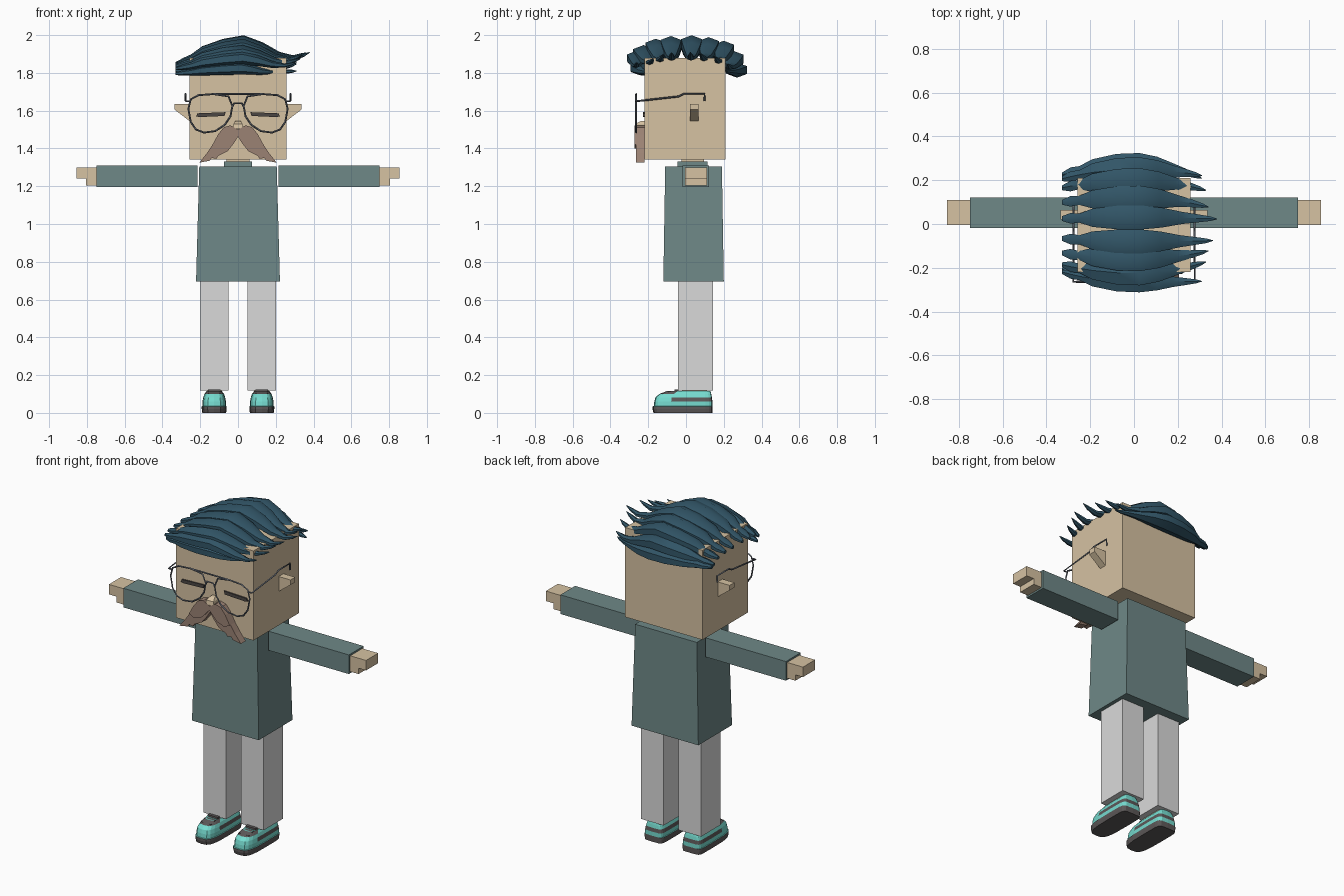
import bpy, bmesh, math
from mathutils import Vector

if "Cube" in bpy.data.objects:
    bpy.data.objects.remove(bpy.data.objects["Cube"])


def material(name, r, g, b):
    m = bpy.data.materials.new(name)
    m.use_nodes = True
    col = [((c / 255 + 0.055) / 1.055) ** 2.4 for c in (r, g, b)] + [1]
    m.diffuse_color = col
    m.node_tree.nodes["Principled BSDF"].inputs["Base Color"].default_value = col
    return m


SKIN = material("skin", 214, 194, 162)
SHIRT = material("shirt_green", 110, 136, 135)
TROUSERS = material("trouser_grey", 218, 218, 218)
HAIR = material("hair_blue", 50, 86, 104)
TACHE = material("moustache_brown", 155, 130, 116)
METAL = material("frame_grey", 98, 104, 114)
EYE = material("eye_dark", 75, 70, 68)
TEAL = material("shoe_teal", 118, 220, 208)
DARK = material("shoe_dark", 92, 88, 88)


def finish(name, bm, mats):
    bmesh.ops.recalc_face_normals(bm, faces=bm.faces)
    me = bpy.data.meshes.new(name)
    bm.to_mesh(me)
    bm.free()
    ob = bpy.data.objects.new(name, me)
    bpy.context.collection.objects.link(ob)
    for m in mats:
        me.materials.append(m)
    return ob


def loft(name, rings, mats, rule=None):
    """Skin a list of rings of points; rule(layer, centre) picks a material."""
    bm = bmesh.new()
    rows = [[bm.verts.new(p) for p in ring] for ring in rings]
    n = len(rows[0])
    for k, (a, b) in enumerate(zip(rows, rows[1:])):
        for i in range(n):
            j = (i + 1) % n
            f = bm.faces.new((a[i], a[j], b[j], b[i]))
            f.material_index = rule(k, f.calc_center_median()) if rule else 0
    bm.faces.new(rows[0])
    top = bm.faces.new(rows[-1])
    top.material_index = rule(len(rows) - 1, top.calc_center_median()) if rule else 0
    return finish(name, bm, mats)


def rect(x0, x1, y0, y1, z):
    return [(x0, y0, z), (x1, y0, z), (x1, y1, z), (x0, y1, z)]


def box(name, x, y, z, mat):
    return loft(name, [rect(*x, *y, z[0]), rect(*x, *y, z[1])], [mat])


def plate(name, outline, y0, y1, mat):
    """Front-facing outline in x, z given thickness along y."""
    return loft(name, [[(x, y, z) for x, z in outline] for y in (y0, y1)], [mat])


def wire(name, pts, closed=False, radius=0.005):
    cu = bpy.data.curves.new(name, "CURVE")
    cu.dimensions = "3D"
    cu.bevel_depth = radius
    cu.bevel_resolution = 0
    cu.use_fill_caps = True
    sp = cu.splines.new("POLY")
    sp.points.add(len(pts) - 1)
    for p, co in zip(sp.points, pts):
        p.co = (*co, 1)
    sp.use_cyclic_u = closed
    cu.materials.append(METAL)
    ob = bpy.data.objects.new(name, cu)
    bpy.context.collection.objects.link(ob)


# Body and head
loft("torso", [rect(-.222, .222, -.12, .2, .695), rect(-.205, .205, -.11, .19, 1.305)], [SHIRT])
box("collar", (-.075, .075), (-.045, .115), (1.3, 1.33), SHIRT)
box("neck", (-.06, .06), (-.025, .095), (1.32, 1.36), SKIN)
box("head", (-.257, .257), (-.22, .21), (1.342, 1.88), SKIN)


def shoe(side, name):
    cx = side * .126
    n = 20

    def ring(z, inset, toe, heel=.14):
        pts = []
        for i in range(n):
            a = 2 * math.pi * i / n
            c, s = math.cos(a), math.sin(a)
            power = .55 if s < 0 else .3
            x = math.copysign(abs(c) ** power, c) * (.066 - inset)
            y = math.copysign(abs(s) ** power, s)
            y = y * (.02 - toe) if y < 0 else y * (heel - .02)
            pts.append((cx + x, y + .02, z))
        return pts

    rings = [ring(0, .003, -.172), ring(.02, 0, -.177), ring(.035, 0, -.177),
             ring(.036, .004, -.17), ring(.06, .004, -.168), ring(.082, .008, -.162, .137),
             ring(.1, .014, -.142, .134), ring(.116, .026, -.1, .13), ring(.112, .034, -.06, .12)]

    def colour(layer, c):
        if layer < 2:
            return 0
        if layer == 4:
            return 0 if c.y > -.07 else 1
        return 2 if layer == 8 else (0 if layer == 6 and c.y < -.02 else 1)

    loft(name, rings, [DARK, TEAL, SKIN], colour)
    # Laces step up the tongue
    for k in range(3):
        y = -.125 + k * .032
        z = .106 + k * .009
        box(name + "_lace", (cx - .034, cx + .034), (y, y + .02), (z - .012, z), DARK)


# Rim outline as x, z pairs
RIM = [(.05, 1.675), (.13, 1.688), (.21, 1.682), (.25, 1.66), (.263, 1.61), (.25, 1.54), (.222, 1.5),
       (.18, 1.484), (.12, 1.492), (.07, 1.525), (.04, 1.57), (.03, 1.625)]
WHISKERS = [(0, 1.5), (.04, 1.522), (.075, 1.512), (.105, 1.475), (.135, 1.42), (.165, 1.375),
            (.205, 1.325), (.15, 1.335), (.14, 1.35), (.115, 1.345), (.105, 1.36),
            (.055, 1.385), (.02, 1.43), (0, 1.462)]

# Paired parts
for s, side in ((1, "left"), (-1, "right")):
    def span(a, b):
        return (s * a, s * b)

    box(side + "_sleeve", span(.215, .75), (-.018, .122), (1.195, 1.31), SHIRT)
    box(side + "_palm", span(.75, .805), (-.005, .11), (1.205, 1.3), SKIN)
    box(side + "_fingers", span(.805, .855), (-.005, .11), (1.24, 1.3), SKIN)
    box(side + "_leg", span(.05, .2), (-.042, .142), (.118, .7), TROUSERS)
    box(side + "_ankle", span(.085, .165), (-.02, .11), (.1, .125), SKIN)
    shoe(s, side + "_shoe")
    plate(side + "_ear", [(s * x, z) for x, z in
          ((.25, 1.635), (.335, 1.635), (.335, 1.605), (.25, 1.54))], .02, .065, SKIN)
    plate(side + "_eye", [(s * x, z) for x, z in
          ((.065, 1.592), (.215, 1.586), (.222, 1.57), (.205, 1.566), (.072, 1.572))], -.228, -.219, EYE)
    plate(side + "_moustache", [(s * x, z) for x, z in WHISKERS], -.265, -.219, TACHE)
    # A raised upper tuft
    plate(side + "_moustache_tuft", [(s * x, z) for x, z in
          WHISKERS[:5] + [(.1, 1.4), (.05, 1.42), (0, 1.475)]], -.272, -.26, TACHE)
    wire(side + "_rim", [(s * x, -.264, z) for x, z in RIM], True)
    h = s * .277
    wire(side + "_temple", [(s * .255, -.264, 1.65), (h, -.264, 1.65), (h, -.04, 1.675),
                            (h, -.01, 1.69), (h, .098, 1.69), (h, .098, 1.65)])

# Bridges and nose
wire("brow_bar", [(-.13, -.264, 1.688), (.13, -.264, 1.688)])
wire("nose_bridge", [(-.032, -.264, 1.615), (-.02, -.264, 1.64), (.02, -.264, 1.64), (.032, -.264, 1.615)])
loft("nose", [rect(-.026, .026, -.272, -.215, 1.505), rect(-.024, .024, -.268, -.215, 1.53),
              rect(-.014, .014, -.24, -.215, 1.545)], [SKIN])

# Hair locks: x, rise, half width and half height along a lock
STATIONS = [(-.33, -.115, .012, .01), (-.29, -.1, .028, .018), (-.25, -.085, .024, .022),
            (-.19, -.05, .048, .032), (-.08, -.018, .062, .04), (.03, 0, .064, .042),
            (.13, -.03, .052, .034), (.22, -.07, .032, .022), (.3, -.082, .02, .013),
            (.35, -.065, .012, .009), (.38, -.05, .002, .002)]


def lock(name, y, z, tip, arch=1, size=1, flick=0):
    rings = []
    for x, rise, w, h in STATIONS:
        px = x * tip / .38 if x > 0 else x
        py = y * (1 - 1.6 * x * x) + flick * max(x, 0) ** 2
        ring = []
        for k in range(6):
            a = math.pi * (k / 3 + 1 / 6)
            ring.append((px, py + w * size * math.cos(a), z + rise * arch + h * size * math.sin(a)))
        rings.append(ring)
    return loft(name, rings, [HAIR])


locks = [lock("crown_lock", y, 1.958 - .75 * y * y, tip, 1 - abs(y), 1, f)
         for y, tip, f in ((-.16, .34, 0), (-.08, .36, -.1), (.03, .38, 0), (.12, .34, -.1), (.2, .33, 0))]
locks += [lock("front_lock", -.225, 1.905, .33, .6),
          lock("fringe_lock", -.265, 1.88, .31, .5, .85, -.4),
          lock("lower_fringe_lock", -.25, 1.825, .22, .25, .8),
          lock("back_lock", .25, 1.875, .31, .55, 1, .2),
          lock("lower_back_lock", .272, 1.815, .31, .1, .95)]

bpy.ops.object.select_all(action="DESELECT")
for ob in locks:
    ob.select_set(True)
bpy.context.view_layer.objects.active = locks[0]
bpy.ops.object.shade_smooth_by_angle(angle=math.radians(40))
